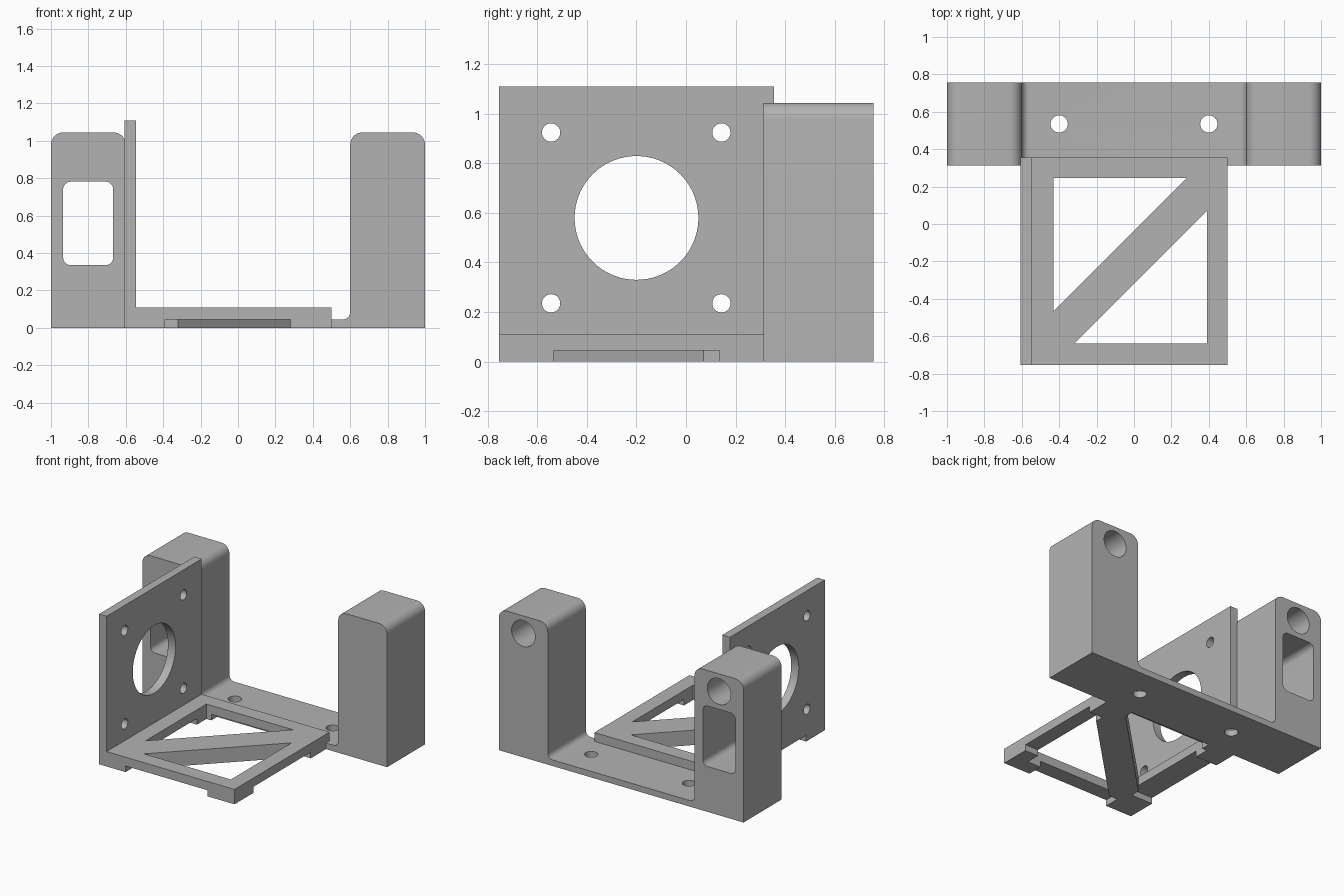
import bpy, bmesh, math
from mathutils import Vector

cube = bpy.data.objects.get("Cube")
if cube:
    bpy.data.objects.remove(cube, do_unlink=True)

grey = bpy.data.materials.new("light grey")
grey.use_nodes = True
COLOR = (0.45, 0.45, 0.45, 1)
grey.diffuse_color = COLOR
grey.node_tree.nodes["Principled BSDF"].inputs["Base Color"].default_value = COLOR


def rounded(corners, steps=8):
    """Outline from (u, v, radius) right-angle corners."""
    out = []
    n = len(corners)
    for i, (u, v, r) in enumerate(corners):
        p = Vector((u, v))
        if r == 0:
            out.append(p)
            continue
        a = p + (Vector(corners[i - 1][:2]) - p).normalized() * r
        b = p + (Vector(corners[(i + 1) % n][:2]) - p).normalized() * r
        c = a + b - p
        for k in range(steps + 1):
            t = math.pi / 2 * k / steps
            out.append(c + (a - c) * math.cos(t) + (b - c) * math.sin(t))
    return out


def rect(u0, u1, v0, v1, r=0):
    return rounded([(u0, v0, r), (u1, v0, r), (u1, v1, r), (u0, v1, r)])


def circle(u, v, r, n=48):
    return [(u + r * math.cos(2 * math.pi * k / n), v + r * math.sin(2 * math.pi * k / n))
            for k in range(n)]


def prism(name, outline, axis, lo, hi):
    """Extrude a flat outline along an axis from lo to hi."""
    place = {"X": lambda u, v: (lo, u, v),
             "Y": lambda u, v: (u, lo, v),
             "Z": lambda u, v: (u, v, lo)}[axis]
    bm = bmesh.new()
    face = bm.faces.new([bm.verts.new(place(*p)) for p in outline])
    new = bmesh.ops.extrude_face_region(bm, geom=[face])["geom"]
    shift = Vector([hi - lo if a == axis else 0 for a in "XYZ"])
    bmesh.ops.translate(bm, vec=shift, verts=[g for g in new if isinstance(g, bmesh.types.BMVert)])
    bmesh.ops.recalc_face_normals(bm, faces=bm.faces)
    mesh = bpy.data.meshes.new(name)
    bm.to_mesh(mesh)
    bm.free()
    mesh.materials.append(grey)
    obj = bpy.data.objects.new(name, mesh)
    bpy.context.collection.objects.link(obj)
    return obj


def cut(obj, outline, axis, lo, hi):
    """Subtract a prism from the object."""
    cutter = prism("cutter", outline, axis, lo, hi)
    cutter.hide_render = True
    mod = obj.modifiers.new("cut", "BOOLEAN")
    mod.operation = "DIFFERENCE"
    mod.solver = "EXACT"
    mod.object = cutter
    bpy.ops.object.select_all(action="DESELECT")
    bpy.context.view_layer.objects.active = obj
    obj.select_set(True)
    bpy.ops.object.modifier_apply(modifier=mod.name)
    bpy.data.objects.remove(cutter, do_unlink=True)


def smooth(obj):
    bpy.ops.object.select_all(action="DESELECT")
    bpy.context.view_layer.objects.active = obj
    obj.select_set(True)
    bpy.ops.object.shade_smooth_by_angle(angle=math.radians(30))


FRONT, BACK = -0.755, 0.355       # depth of frame and upright plate
FOOT = 0.045                      # foot height and base thickness

# U-shaped rear bracket: two rounded towers joined by a thin base
R, TOP = 0.065, 1.045
rear_bracket = prism("rear_bracket", rounded([
    (-1, 0, 0), (1, 0, 0), (1, TOP, R), (0.6, TOP, R),
    (0.6, FOOT, 0.04), (-0.6, FOOT, 0.04), (-0.6, TOP, R), (-1, TOP, R)]),
    "Y", 0.313, 0.757)
for side in (-1, 1):
    cut(rear_bracket, circle(side * 0.8, 0.915, 0.096), "Y", 0.38, 0.9)    # blind rod socket
    cut(rear_bracket, circle(side * 0.4, 0.535, 0.046), "Z", -0.1, 0.2)    # screw hole
cut(rear_bracket, rect(-0.935, -0.667, 0.335, 0.782, 0.042), "Y", 0.2, 0.9)  # tower window

# Upright mounting plate with a large bore and four screw holes
upright_plate = prism("upright_plate", rect(FRONT, BACK, 0, 1.11), "X", -0.607, -0.545)
cut(upright_plate, circle(-0.2, 0.58, 0.25, 72), "X", -0.8, -0.4)
for y in (-0.545, 0.143):
    for z in (0.235, 0.925):
        cut(upright_plate, circle(y, z, 0.037, 32), "X", -0.8, -0.4)
cut(upright_plate, rect(-0.535, 0.135, -0.1, FOOT), "X", -0.8, -0.4)

# Floor frame with a diagonal brace and notched rails
floor_frame = prism("floor_frame", rect(-0.545, 0.5, FRONT, BACK), "Z", 0, 0.11)
cut(floor_frame, [(-0.43, 0.245), (-0.43, -0.465), (0.28, 0.245)], "Z", -0.1, 0.3)
cut(floor_frame, [(-0.32, -0.64), (0.39, -0.64), (0.39, 0.07)], "Z", -0.1, 0.3)
for x0, x1 in ((-0.6, -0.43), (0.39, 0.6)):
    cut(floor_frame, rect(x0, x1, -0.535, 0.135), "Z", -0.1, FOOT)
for y0, y1 in ((-0.8, -0.64), (0.245, 0.4)):
    cut(floor_frame, rect(-0.39, 0.28, y0, y1), "Z", -0.1, FOOT)

for part in (rear_bracket, upright_plate, floor_frame):
    smooth(part)
